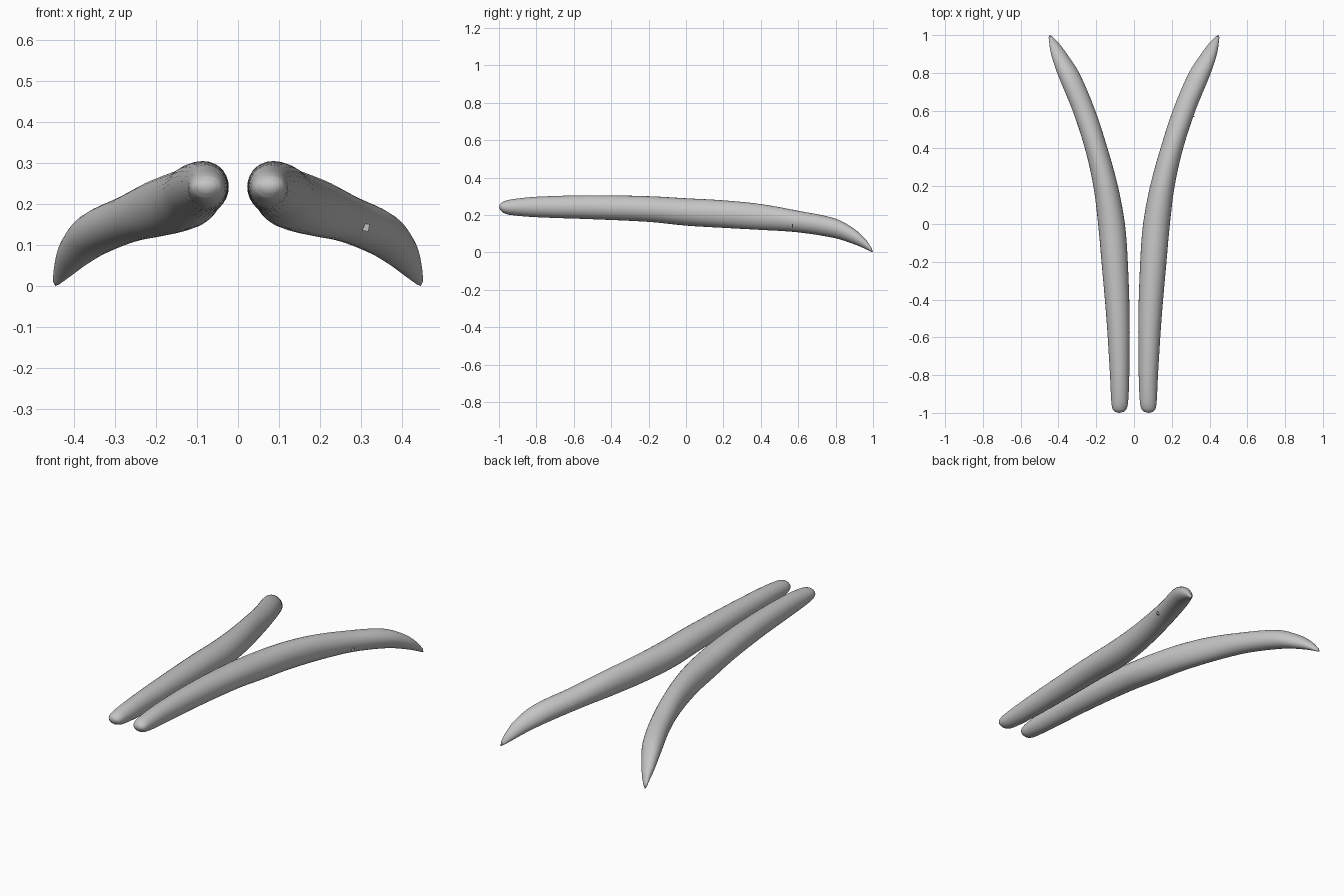
import bpy
import bmesh
import math

# Remove the default object
default = bpy.data.objects.get("Cube")
if default:
    bpy.data.objects.remove(default, do_unlink=True)

# Single material
grey = bpy.data.materials.new("plain_grey")
grey.use_nodes = True
colour = (0.55, 0.55, 0.55, 1.0)
grey.diffuse_color = colour
grey.node_tree.nodes["Principled BSDF"].inputs["Base Color"].default_value = colour

# Cross-sections along the tusk: y, inner x, outer x, bottom z, top z
STATIONS = [
    (-.995, .055, .1, .228, .258),
    (-.98, .04, .113, .213, .27),
    (-.94, .031, .12, .2, .282),
    (-.8, .025, .127, .188, .297),
    (-.5, .023, .146, .177, .305),
    (-.2, .033, .172, .163, .3),
    (0, .048, .19, .143, .289),
    (.2, .085, .215, .131, .278),
    (.4, .14, .26, .12, .258),
    (.6, .205, .325, .107, .222),
    (.8, .29, .407, .075, .18),
    (.9, .355, .439, .043, .125),
    (.96, .4, .449, .018, .07),
    (.99, .43, .452, .003, .028),
]
SEGMENTS = 28
STEPS = 4


def spline(a, b, c, d, t):
    """Point between rows b and c, with slopes scaled to the spacing along y."""
    span = c[0] - b[0]
    result = []
    for p, q, r, s in zip(a, b, c, d):
        m0 = (r - p) / (c[0] - a[0]) * span
        m1 = (s - q) / (d[0] - b[0]) * span
        t2, t3 = t * t, t * t * t
        h = 3 * t2 - 2 * t3
        result.append(q * (1 - h) + r * h + m0 * (t3 - 2 * t2 + t) + m1 * (t3 - t2))
    return result


def smooth_rows(rows):
    last = len(rows) - 1
    out = []
    for i in range(last):
        a, d = rows[max(i - 1, 0)], rows[min(i + 2, last)]
        for k in range(STEPS):
            out.append(spline(a, rows[i], rows[i + 1], d, k / STEPS))
    out.append(rows[last])
    return out


def finish(bm, name):
    bmesh.ops.recalc_face_normals(bm, faces=bm.faces[:])
    mesh = bpy.data.meshes.new(name)
    bm.to_mesh(mesh)
    bm.free()
    mesh.materials.append(grey)
    obj = bpy.data.objects.new(name, mesh)
    bpy.context.collection.objects.link(obj)
    return obj


def make_tusk(name, side):
    bm = bmesh.new()
    rings = []
    for y, inner, outer, low, high in smooth_rows(STATIONS):
        ring = []
        for k in range(SEGMENTS):
            angle = math.tau * k / SEGMENTS
            x = (inner + outer) / 2 + math.cos(angle) * (outer - inner) / 2
            z = (low + high) / 2 + math.sin(angle) * (high - low) / 2
            ring.append(bm.verts.new((side * x, y, z)))
        rings.append(ring)
    for near, far in zip(rings, rings[1:]):
        for k in range(SEGMENTS):
            n = (k + 1) % SEGMENTS
            bm.faces.new((near[k], near[n], far[n], far[k]))
    # Close the blunt front end and the pointed tip
    for ring, tip in ((rings[0], (.078, -1, .243)), (rings[-1], (.446, 1, 0))):
        pole = bm.verts.new((side * tip[0], tip[1], tip[2]))
        for k in range(SEGMENTS):
            bm.faces.new((ring[k], ring[(k + 1) % SEGMENTS], pole))
    tusk = finish(bm, name)
    bpy.ops.object.select_all(action='DESELECT')
    tusk.select_set(True)
    bpy.context.view_layer.objects.active = tusk
    bpy.ops.object.shade_smooth_by_angle(angle=math.radians(60))
    return tusk


make_tusk("left_tusk", 1)
make_tusk("right_tusk", -1)

# Small raised ledge on the outer side of the left tusk
bm = bmesh.new()
bmesh.ops.create_cube(bm, size=1)
bmesh.ops.scale(bm, vec=(.036, .006, .018), verts=bm.verts)
ledge = finish(bm, "left_ledge")
ledge.location = (.302, .57, .145)
ledge.rotation_euler = (0, math.radians(10), 0)
